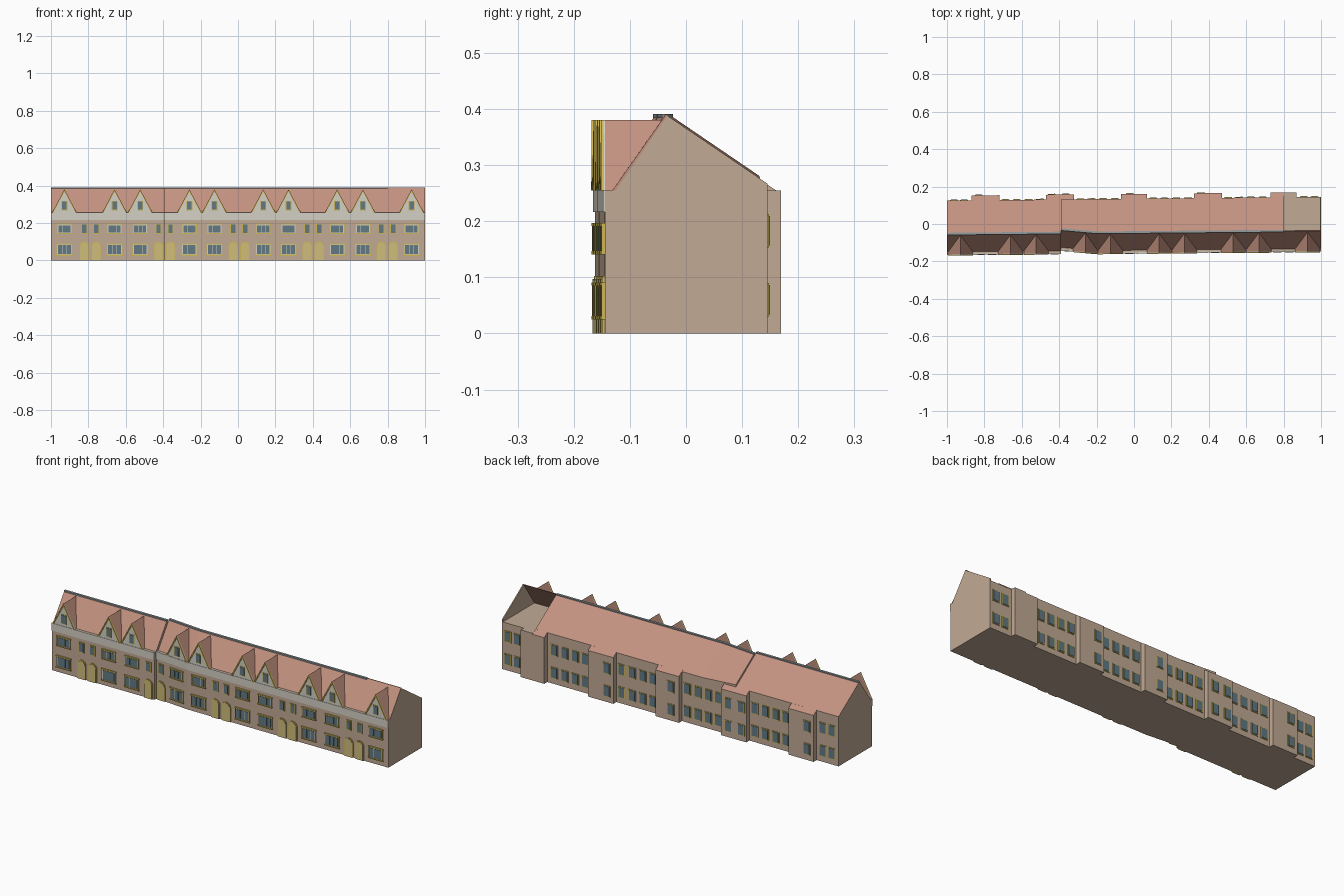
import bpy, bmesh, math

cube = bpy.data.objects.get("Cube")
if cube:
    bpy.data.objects.remove(cube, do_unlink=True)


def material(name, rgb):
    linear = [((c / 255 + 0.055) / 1.055) ** 2.4 for c in rgb] + [1]
    m = bpy.data.materials.new(name)
    m.use_nodes = True
    m.diffuse_color = linear
    m.node_tree.nodes["Principled BSDF"].inputs["Base Color"].default_value = linear
    return m


MATS = [material("tan_wall", (193, 170, 149)), material("red_roof", (195, 146, 128)),
        material("pale_plaster", (212, 208, 198)), material("window_glass", (98, 122, 132)),
        material("yellow_trim", (205, 182, 84)), material("door_sand", (208, 188, 122)),
        material("ridge_grey", (150, 158, 160))]
WALL, ROOF, PLASTER, GLASS, TRIM, DOOR, GREY = range(7)
EAVE, TOP, LEDGE = 0.255, 0.39, 0.013

# Slightly skewed terrace: x start, x end, front y at start, front y at end
SECTIONS = [(-1, -0.39, -0.162, -0.156), (-0.39, -0.195, -0.138, -0.155),
            (-0.195, 0.8, -0.155, -0.146), (0.8, 1, -0.146, -0.144)]


def front(x):
    for x0, x1, a, b in SECTIONS:
        if x <= x1:
            break
    return a + (b - a) * (x - x0) / (x1 - x0)


def back(x):
    return 0.135 + 0.01 * x


def rear_wing(x):
    return back(x) + 0.026


def back_roof_z(ridge, y):
    return TOP - 0.68 * (y - ridge)


class Part:
    """Collects solids into one named object."""

    def __init__(self, name):
        self.name, self.bm = name, bmesh.new()

    def loft(self, a, b, mats, cap=WALL):
        va, vb = [self.bm.verts.new(p) for p in a], [self.bm.verts.new(p) for p in b]
        n = len(a)
        for i in range(n):
            j = (i + 1) % n
            self.bm.faces.new((va[i], va[j], vb[j], vb[i])).material_index = mats[i % len(mats)]
        for loop in (va, vb[::-1]):
            self.bm.faces.new(loop).material_index = cap

    def plate(self, outline, surface, thick, mat):
        s = -1 if surface is front else 1
        self.loft([(x, surface(x) - s * 0.002, z) for x, z in outline],
                  [(x, surface(x) + s * thick, z) for x, z in outline], [mat], mat)

    def rect(self, x, z0, z1, w, surface, thick, mat):
        h = w / 2
        self.plate([(x - h, z0), (x + h, z0), (x + h, z1), (x - h, z1)], surface, thick, mat)

    def finish(self):
        bmesh.ops.recalc_face_normals(self.bm, faces=self.bm.faces)
        mesh = bpy.data.meshes.new(self.name)
        self.bm.to_mesh(mesh)
        self.bm.free()
        for m in MATS:
            mesh.materials.append(m)
        bpy.context.collection.objects.link(bpy.data.objects.new(self.name, mesh))


# Main body with pitched roof; the last house has an open attic
body, attic, ridge_cap, band = Part("terrace_body"), Part("open_attic"), Part("ridge_cap"), Part("eaves_band")
for x0, x1, y0, y1 in SECTIONS:
    ends, sheets, caps, bands = [], [], [], []
    for x, yf in ((x0, y0), (x1, y1)):
        ridge, foot, yb = yf + 0.108, yf + LEDGE, back(x)
        if x0 < 0.8:
            pts = [(yf, 0), (yf, EAVE), (foot, EAVE), (ridge, TOP),
                   (yb, back_roof_z(ridge, yb)), (yb, 0)]
        else:
            pts = [(yf, 0), (yf, EAVE), (yb, EAVE), (yb, 0)]
        ends.append([(x, y, z) for y, z in pts])
        sheets.append([(x, foot, EAVE), (x, ridge, TOP), (x, ridge + 0.004, TOP),
                       (x, foot + 0.006, EAVE)])
        caps.append([(x, ridge + dy, TOP + dz) for dy, dz in
                     ((-0.005, -0.006), (-0.005, 0.001), (0.007, 0.001), (0.007, -0.006))])
        bands.append([(x, yf + dy, z) for dy, z in
                      ((0.002, 0.216), (-0.004, 0.216), (-0.004, EAVE + 0.001), (0.002, EAVE + 0.001))])
    band.loft(*bands, [PLASTER], PLASTER)
    if x0 < 0.8:
        body.loft(*ends, [WALL, WALL, ROOF, ROOF, WALL, WALL])
        ridge_cap.loft(*caps, [GREY], GREY)
    else:
        body.loft(*ends, [WALL])
        attic.loft(*sheets, [ROOF], ROOF)
        gable = [(foot, EAVE), (ridge, TOP), (yb, back_roof_z(ridge, yb)), (yb, EAVE)]
        attic.loft([(0.994, y, z) for y, z in gable], [(1, y, z) for y, z in gable], [WALL])
for part in (body, attic, ridge_cap, band):
    part.finish()

# Rear wings, roofed by the continued slope
wings = Part("rear_wings")
for x0, x1 in ((-0.87, -0.72), (-0.47, -0.32), (-0.07, 0.07), (0.32, 0.47), (0.73, 0.8), (0.8, 0.87)):
    ends = []
    for x in (x0, x1):
        ya, yb = back(x) - 0.01, rear_wing(x)
        ridge = front((x0 + x1) / 2) + 0.108
        za, zb = [EAVE if x0 >= 0.8 else back_roof_z(ridge, y) for y in (ya, yb)]
        ends.append([(x, ya, 0), (x, ya, za), (x, yb, zb), (x, yb, 0)])
    wings.loft(*ends, [WALL, WALL if x0 >= 0.8 else ROOF, WALL, WALL])
wings.finish()

# Dormers with yellow bargeboards and a small window each
BAYS = [-0.928, -0.66, -0.523, -0.26, -0.126, 0.135, 0.27, 0.53, 0.668, 0.928]
APEX, HALF = 0.38, 0.066
dormers, barges = Part("dormers"), Part("bargeboards")
windows, panes = Part("front_windows"), Part("front_glass")
for c in BAYS:
    tri = [(c - HALF, EAVE), (c + HALF, EAVE), (c, APEX)]
    face = [(x, front(x), z) for x, z in tri]
    rise = (APEX - EAVE) / (TOP - EAVE)
    tail = [(x, front(x) + LEDGE + (0.095 * rise if x == c else 0.002), z) for x, z in tri]
    dormers.loft(face, tail, [WALL, ROOF, ROOF], PLASTER)
    dormers.plate(tri, front, 0.002, PLASTER)
    for s in (-1, 1):
        barges.plate([(c + s * HALF, EAVE), (c, APEX), (c, APEX - 0.012), (c + s * (HALF - 0.007), EAVE)],
                     front, 0.007, TRIM)
    windows.rect(c, 0.268, 0.319, 0.031, front, 0.004, TRIM)
    panes.rect(c, 0.272, 0.315, 0.024, front, 0.006, GLASS)
    # Wide windows on both floors
    for z0, z1, w in ((0.028, 0.088, 0.08), (0.144, 0.194, 0.076)):
        windows.rect(c, z0, z1, w, front, 0.003, PLASTER)
        for z in (z0, z1):
            windows.rect(c, z - 0.003, z + 0.003, w + 0.008, front, 0.007, TRIM)
        for s in (-1, 1):
            windows.rect(c + s * w / 2, z0, z1, 0.003, front, 0.006, TRIM)
        for i in (-1, 0, 1):
            panes.rect(c + i * w * 0.29, z0 + 0.006, z1 - 0.006, w * 0.265, front, 0.005, GLASS)
dormers.finish()
barges.finish()

# Paired arched doors with narrow windows above
doors = Part("arched_doors")


def arch(c, w, h):
    r = w / 2
    curve = [(c + r * math.cos(a), h - r + r * math.sin(a))
             for a in (math.pi * i / 10 for i in range(11))]
    return [(c + r, 0)] + curve + [(c - r, 0)]


for c in (-0.79, -0.393, 0.006, 0.402, 0.798):
    for s in (-1, 1):
        x = c + s * 0.032
        doors.plate(arch(x, 0.052, 0.102), front, 0.004, TRIM)
        doors.plate(arch(x, 0.044, 0.097), front, 0.006, DOOR)
        windows.rect(x, 0.142, 0.196, 0.032, front, 0.004, TRIM)
        panes.rect(x, 0.147, 0.191, 0.023, front, 0.006, GLASS)
doors.finish()
windows.finish()
panes.finish()

# Rear windows on two floors
rear, rear_glass = Part("rear_windows"), Part("rear_glass")
rows = [x0 + dx for x0 in (0.473, 0.073, -0.317, -0.717) for dx in (0.03, 0.09, 0.152, 0.215)]
spots = [(x, back) for x in rows + [0.965, 0.908, -0.908, -0.962]]
spots += [(x, rear_wing) for x in (0.358, -0.022, -0.365, -0.44, -0.83)]
for x, surface in spots:
    for z in (0.06, 0.183):
        rear.rect(x, z - 0.03, z + 0.03, 0.042, surface, 0.003, TRIM)
        rear_glass.rect(x, z - 0.026, z + 0.026, 0.034, surface, 0.005, GLASS)
rear.finish()
rear_glass.finish()
